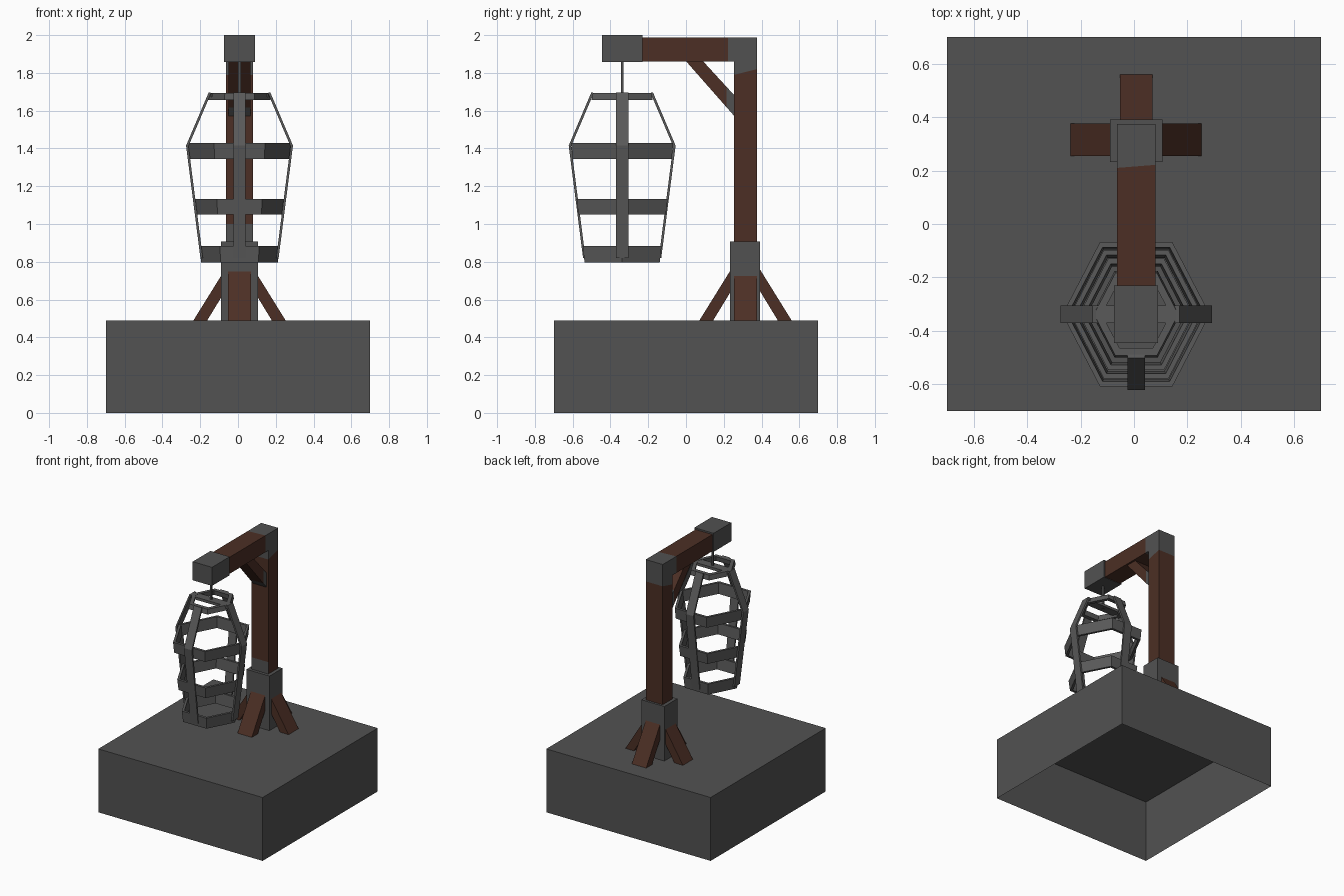
import bpy, bmesh, math
from mathutils import Vector, Matrix

if "Cube" in bpy.data.objects:
    bpy.data.objects.remove(bpy.data.objects["Cube"])


def material(name, rgb):
    m = bpy.data.materials.new(name)
    m.diffuse_color = (*rgb, 1)
    m.use_nodes = True
    m.node_tree.nodes["Principled BSDF"].inputs["Base Color"].default_value = m.diffuse_color
    return m


STONE = material("stone grey", (0.085, 0.085, 0.085))
IRON = material("dark iron", (0.083, 0.083, 0.083))
CAGE = material("cage iron", (0.10, 0.10, 0.10))
WOOD = material("brown wood", (0.072, 0.028, 0.018))


def finish(name, bm, *mats):
    bmesh.ops.recalc_face_normals(bm, faces=bm.faces)
    me = bpy.data.meshes.new(name)
    bm.to_mesh(me)
    bm.free()
    for m in mats:
        me.materials.append(m)
    ob = bpy.data.objects.new(name, me)
    bpy.context.collection.objects.link(ob)
    return ob


def box_bm(x0, x1, y0, y1, z0, z1):
    bm = bmesh.new()
    bmesh.ops.create_cube(bm, size=1)
    for v in bm.verts:
        v.co = Vector(((x0, x1)[v.co.x > 0], (y0, y1)[v.co.y > 0], (z0, z1)[v.co.z > 0]))
    return bm


def cut(bm, point, normal):
    bmesh.ops.bisect_plane(bm, geom=bm.verts[:] + bm.edges[:] + bm.faces[:],
                           plane_co=point, plane_no=normal)
    bm.normal_update()


def paint(bm, rule):
    for f in bm.faces:
        if rule(f.calc_center_median(), f.normal):
            f.material_index = 1


def prism_bm(profile, width, matrix):
    """Closed (r, z) profile extruded across its width, then placed."""
    bm = bmesh.new()
    a = [bm.verts.new((r, -width / 2, z)) for r, z in profile]
    b = [bm.verts.new((r, width / 2, z)) for r, z in profile]
    bm.faces.new(a)
    bm.faces.new(b[::-1])
    n = len(a)
    for i in range(n):
        j = (i + 1) % n
        bm.faces.new((a[i], b[i], b[j], a[j]))
    bm.transform(matrix)
    return bm


def turned(cx, cy, k):
    return Matrix.Translation((cx, cy, 0)) @ Matrix.Rotation(k * math.pi / 2, 4, 'Z')


# Hollow plinth, open underneath
bm = box_bm(-0.7, 0.7, -0.7, 0.7, 0, 0.488)
bmesh.ops.delete(bm, geom=[f for f in bm.faces if f.calc_center_median().z < 0.01],
                 context='FACES_ONLY')
finish("plinth", bm, STONE)

# Post with iron top and iron lower front
CX, PY = 0.008, 0.315
bm = box_bm(CX - 0.072, CX + 0.072, 0.255, 0.375, 0.49, 1.86)
cut(bm, (0, PY, 1.805), (0, -0.25, 1))
cut(bm, (0, PY, 1.0), (0, 0, 1))
paint(bm, lambda c, n: c.z > 1.8 or (c.z < 1.0 and n.y < -0.5))
finish("post", bm, WOOD, IRON)

# Overhanging arm with iron corner
bm = box_bm(CX - 0.072, CX + 0.072, -0.24, 0.375, 1.86, 1.988)
cut(bm, (0, 0.215, 1.92), (-0.08, 1, 0))
paint(bm, lambda c, n: c.y > 0.23)
finish("arm", bm, WOOD, IRON)
finish("arm_end_cap", box_bm(CX - 0.082, CX + 0.082, -0.445, -0.23, 1.857, 2.0), IRON)

# Collar and four foot struts
finish("post_collar", box_bm(CX - 0.098, CX + 0.098, 0.232, 0.392, 0.488, 0.908), IRON)
strut = [(0.245, 0.488), (0.172, 0.488), (0.06, 0.672), (0.06, 0.775), (0.07, 0.77)]
for k in range(4):
    finish(f"foot_strut_{k + 1}", prism_bm(strut, 0.122, turned(CX, PY, k)), WOOD)

# Diagonal brace under the arm, iron near the post
brace = [(0.0, 1.862), (0.09, 1.862), (0.257, 1.68), (0.257, 1.57)]
bm = prism_bm(brace, 0.115, turned(CX, 0, 1))
cut(bm, (0, 0.215, 1.7), (0, 1, 0))
paint(bm, lambda c, n: c.y > 0.217)
finish("arm_brace", bm, WOOD, IRON)

# Hanging rod
KY = -0.338
finish("hanging_rod", box_bm(CX - 0.007, CX + 0.007, KY - 0.007, KY + 0.007, 1.67, 1.87), IRON)


# Six-sided cage hoops: (x radius, y radius, corner x) scale together
def hoop(name, r0, r1, z0, z1, thick):
    bm = bmesh.new()
    corners = [(1, 0), (0.49, 0.98), (-0.49, 0.98), (-1, 0), (-0.49, -0.98), (0.49, -0.98)]
    section = [(r0, z0), (r1, z1), (r1 - thick, z1), (r0 - thick, z0)]
    rings = [[bm.verts.new((CX + r * x, KY + r * y, z)) for r, z in section]
             for x, y in corners]
    for i in range(6):
        a, b = rings[i], rings[(i + 1) % 6]
        for j in range(4):
            k = (j + 1) % 4
            bm.faces.new((a[j], b[j], b[k], a[k]))
    finish(name, bm, CAGE)


hoop("bottom_hoop", 0.203, 0.213, 0.797, 0.883, 0.02)
hoop("lower_hoop", 0.236, 0.246, 1.05, 1.133, 0.02)
hoop("upper_hoop", 0.268, 0.276, 1.345, 1.428, 0.02)
hoop("top_hoop", 0.165, 0.158, 1.657, 1.694, 0.03)

# Four bent cage straps
strap = [(0.207, 0.82), (0.283, 1.415), (0.163, 1.697),
         (0.150, 1.694), (0.270, 1.412), (0.194, 0.82)]
for k in range(4):
    finish(f"cage_strap_{k + 1}", prism_bm(strap, 0.066, turned(CX, KY, k)), CAGE)

# Bar across the cage top that carries the rod
finish("cage_cross_bar", box_bm(CX - 0.152, CX + 0.152, KY - 0.033, KY + 0.033, 1.672, 1.692), CAGE)
